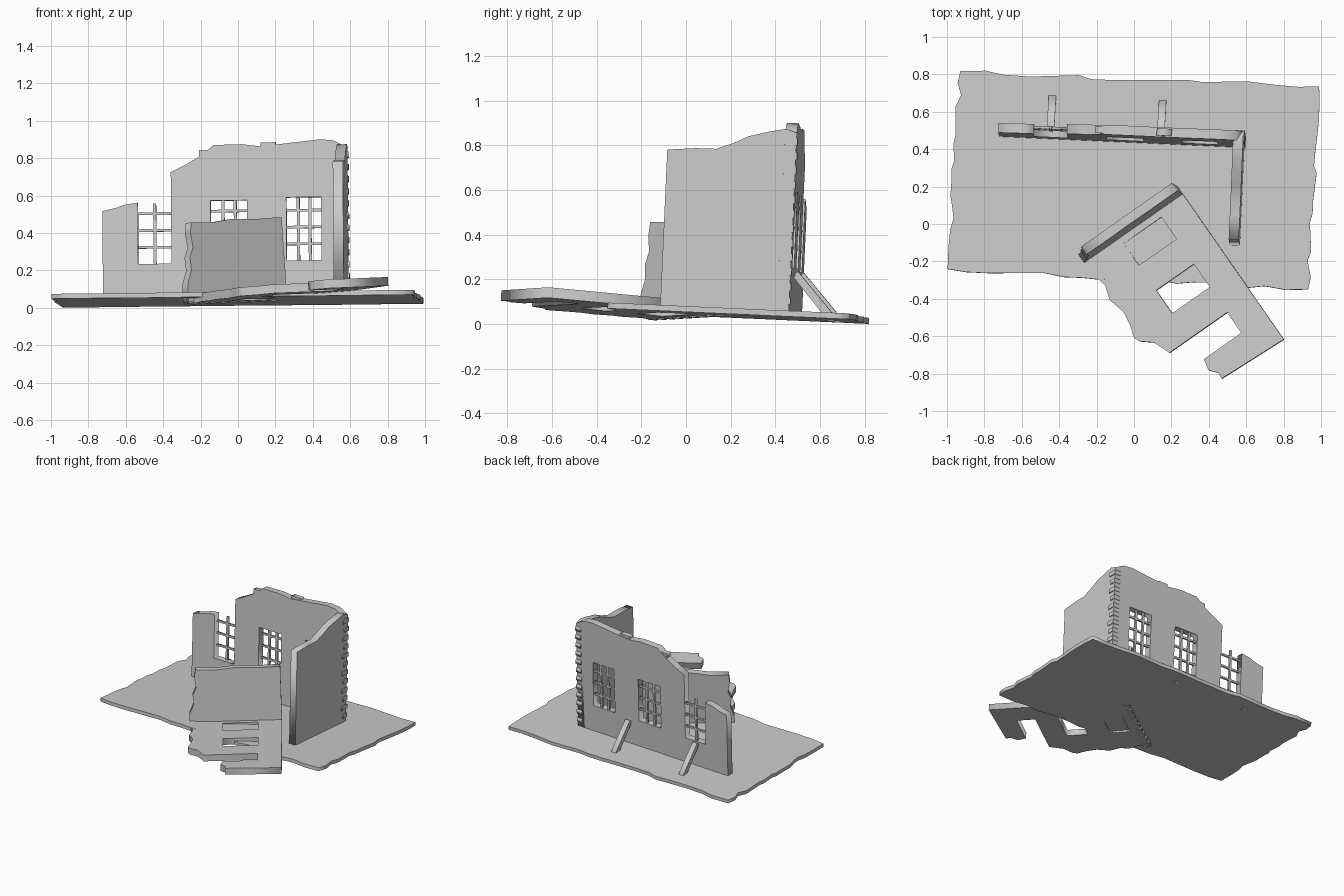
import bpy, random
from math import radians
from mathutils import Matrix, Vector

if "Cube" in bpy.data.objects:
    bpy.data.objects.remove(bpy.data.objects["Cube"])

random.seed(4)


def frame(o, x, y, z):
    m = Matrix((x, y, z)).transposed().to_4x4()
    m.translation = o
    return m


def prism(name, loops, z0, z1, mat):
    """Solid plate from an outline plus hole loops, between two depths."""
    cu = bpy.data.curves.new(name, 'CURVE')
    cu.dimensions, cu.fill_mode, cu.extrude = '2D', 'BOTH', (z1 - z0) / 2
    for pts in loops:
        sp = cu.splines.new('POLY')
        sp.points.add(len(pts) - 1)
        for p, c in zip(sp.points, pts):
            p.co = (c[0], c[1], 0, 1)
        sp.use_cyclic_u = True
    tmp = bpy.data.objects.new(name + "_curve", cu)
    bpy.context.collection.objects.link(tmp)
    dg = bpy.context.evaluated_depsgraph_get()
    me = bpy.data.meshes.new_from_object(tmp.evaluated_get(dg))
    bpy.data.objects.remove(tmp)
    me.transform(mat @ Matrix.Translation((0, 0, (z0 + z1) / 2)))
    ob = bpy.data.objects.new(name, me)
    bpy.context.collection.objects.link(ob)
    return ob


def box(name, lo, hi, mat):
    return prism(name, [rect(lo[0], lo[1], hi[0], hi[1])], lo[2], hi[2], mat)


def rect(x0, y0, x1, y1):
    return [(x0, y0), (x1, y0), (x1, y1), (x0, y1)]


def rough(corners, n, amp):
    """Break the edges of a closed outline into chipped segments."""
    out = []
    for i, a in enumerate(corners):
        a, b = Vector(a), Vector(corners[(i + 1) % len(corners)])
        d = (b - a).normalized()
        side = Vector((-d.y, d.x))
        out.append(a)
        for k in range(1, n):
            t = (k + random.uniform(-.3, .3)) / n
            out.append(a.lerp(b, t) + side * random.uniform(-amp, amp))
    return out


# Slightly tilted site frame shared by the ground and standing walls
SITE = (Matrix.Translation((0, 0, .072)) @ Matrix.Rotation(radians(-2.6), 4, 'X')
        @ Matrix.Rotation(radians(-.5), 4, 'Y') @ Matrix.Rotation(radians(-2.6), 4, 'Z'))
X, Y, Z, O = Vector((1, 0, 0)), Vector((0, 1, 0)), Vector((0, 0, 1)), Vector()
BACK = SITE @ frame(O, X, Z, -Y)      # plane x-z, depth towards -y
SIDE = SITE @ frame(O, Y, Z, X)       # plane y-z, depth towards +x

# Ground slab with ragged border
ground = rough([(-.985, -.285), (.945, -.308), (.955, .78), (-.965, .775)], 16, .014)
prism("ground_slab", [ground], -.026, 0, SITE)

# Back wall: broken top, one window open to the sky, two complete windows
dx, dz = .022, .052
shift = lambda pts: [(x - dx, z - dz) for x, z in pts]
outline = [(-.72, .04), (.592, .04), (.592, .85), (.55, .875), (.52, .89), (.45, .897),
           (.22, .872), (.13, .862), (.03, .875), (-.12, .872), (-.20, .81), (-.27, .77),
           (-.352, .73), (-.352, .24), (-.53, .24), (-.53, .568), (-.60, .558),
           (-.65, .54), (-.72, .525)]
win = [(-.53, .24, -.352, .565, 1), (-.14, .25, .055, .575, 2), (.265, .25, .452, .588, 2)]
prism("back_wall", [shift(outline)] + [shift(rect(*w[:4])) for w in win[1:]],
      -.487, -.435, BACK)

# Window bars
for i, (x0, z0, x1, z1, nv) in enumerate(win):
    x0, x1, z0, z1 = x0 - dx, x1 - dx, z0 - dz, z1 - dz
    for k in range(nv):
        c = x0 + (x1 - x0) * (k + 1) / (nv + 1)
        box(f"window_{i}_upright_{k}", (c - .008, z0, -.481), (c + .008, z1, -.465), BACK)
    for k in range(3):
        c = z0 + .09 + .09 * k
        box(f"window_{i}_crossbar_{k}", (x0, c - .007, -.480), (x1, c + .007, -.466), BACK)

# Loose stones on the wall top
for i, (x, z) in enumerate([(.17, .872), (-.16, .835)]):
    box(f"top_stone_{i}", (x - dx - .04, z - dz - .02, -.480),
        (x - dx + .04, z - dz + .012, -.442), BACK)

# Side wall with sloping broken top
side = [(-.09, -.02), (.436, -.02), (.487, -.02), (.487, .80), (.44, .817), (.36, .80), (.27, .775),
        (.20, .74), (.13, .713), (.04, .712), (-.09, .70)]
prism("side_wall", [side], .517, .571, SIDE)

# Interlocking corner bricks
for i in range(12):
    z = .03 + i * .065
    reach = .43 if i % 2 else .445
    box(f"corner_brick_{i}", (reach, z, .53), (.492, z + .032, .577), SIDE)

# Slanted props behind the back wall
for i, x in enumerate([-.467, .123]):
    prism(f"prop_{i}", [[(.475, .165), (.50, .185), (.672, -.005), (.672, -.03), (.645, -.03)]],
          x - .02, x + .02, SIDE)

# Fallen corner: u runs along the lying wall, w across it, n is its normal
u = Vector((.57, -.82, .077)).normalized()
w = Vector((.82, .57, .032))
w = (w - u * w.dot(u)).normalized()
n = u.cross(w)
base = Vector((.24, .19, .089))
LYING = frame(base, u, w, n)
flip = lambda pts: [(a, -b) for a, b in pts]
fallen = [(-.015, 0), (.985, 0), (.967, .393), (.93, .39), (.89, .425), (.827, .411),
          (.826, .167), (.693, .167), (.693, .543), (.60, .58), (.55, .64), (.519, .653),
          (.45, .632), (.37, .62), (.28, .645), (.20, .62), (.14, .634), (.05, .60),
          (-.015, .635)]
holes = [rect(.378, .165, .528, .41), rect(.072, .165, .215, .41)]
prism("fallen_wall", [flip(fallen)] + [flip(h) for h in holes], -.047, 0, LYING)

# Upright remnant still joined to the fallen wall
stub = [(0, -.047), (0, .395), (-.15, .39), (-.32, .395), (-.46, .38), (-.59, .385),
        (-.60, .33), (-.59, .25), (-.615, .20), (-.61, .13), (-.64, .06), (-.645, -.04)]
prism("fallen_return_wall", [stub], -.015, .036, frame(base, w, n, u))

# Corner bricks of the fallen piece, along its lower edge
for i in range(9):
    v = -.05 - i * .065
    box(f"fallen_brick_{i}", (-.02, v - .03, -.052), (.02, v, -.01), LYING)
